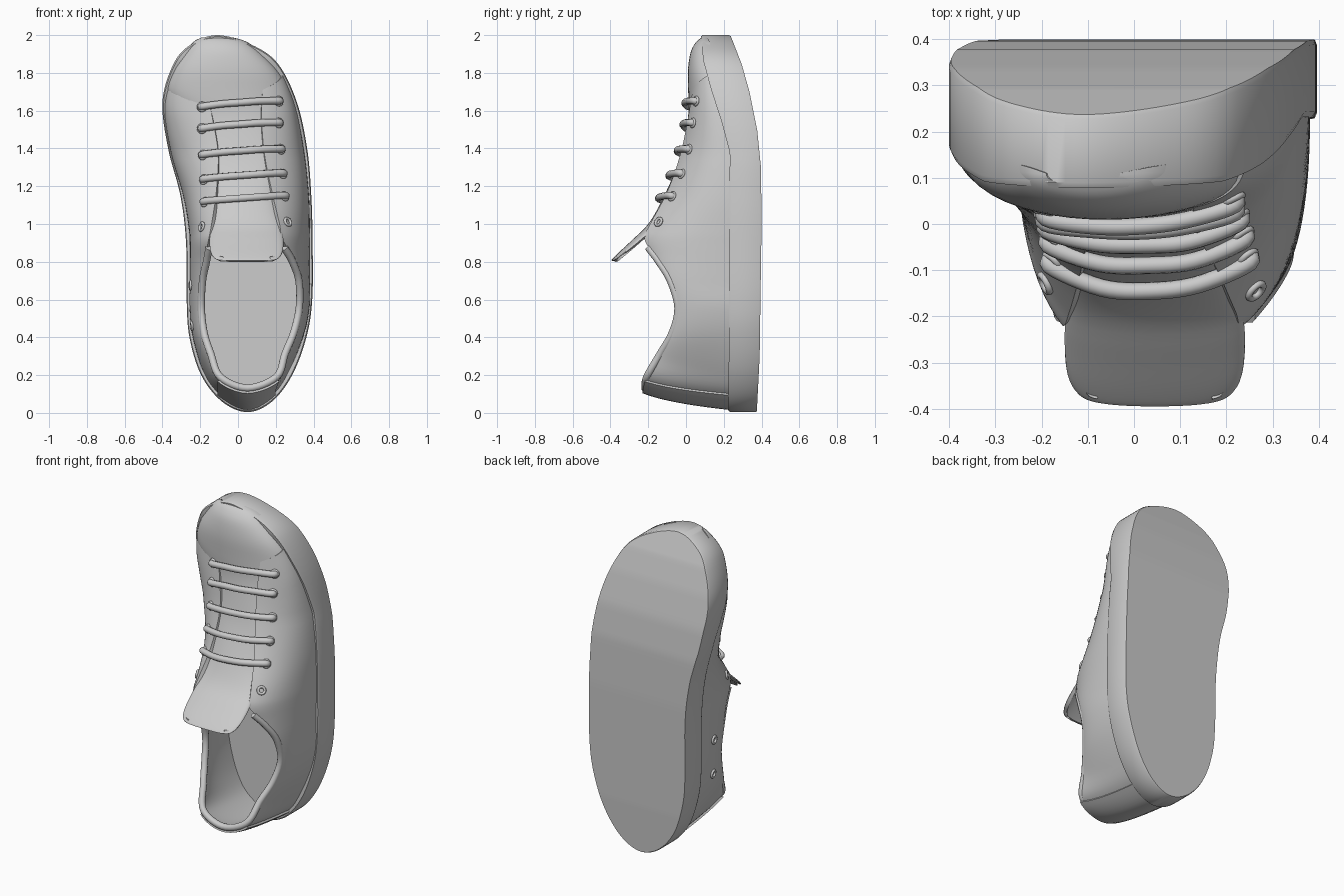
import bpy, math
from mathutils import Vector
from mathutils.bvhtree import BVHTree

if "Cube" in bpy.data.objects:
    bpy.data.objects.remove(bpy.data.objects["Cube"])


def spline(pts, n, closed=False):
    """Catmull-Rom through tuples of any size, n steps per span."""
    out, m = [], len(pts)
    for i in range(m if closed else m - 1):
        q = [pts[k % m] if closed else pts[max(0, min(m - 1, k))] for k in range(i - 1, i + 3)]
        for s in range(n):
            t = s / n
            out.append(tuple(0.5 * (2 * b + (c - a) * t + (2 * a - 5 * b + 4 * c - d) * t * t
                                    + (3 * b - a - 3 * c + d) * t ** 3) for a, b, c, d in zip(*q)))
    return out if closed else out + [tuple(pts[-1])]


def lerp_table(table, z):
    for (z0, y0), (z1, y1) in zip(table, table[1:]):
        if z <= z1:
            return y0 + (y1 - y0) * (z - z0) / (z1 - z0)
    return table[-1][1]


def finish(ob, angle=40):
    bpy.ops.object.select_all(action='DESELECT')
    ob.select_set(True)
    bpy.context.view_layer.objects.active = ob
    bpy.ops.object.shade_smooth_by_angle(angle=math.radians(angle))


def make_mesh(name, verts, faces):
    me = bpy.data.meshes.new(name)
    me.from_pydata(verts, [], faces)
    ob = bpy.data.objects.new(name, me)
    bpy.context.collection.objects.link(ob)
    return ob


def grid(name, rows, thick, offset=-1):
    """Thickened sheet from rows of points; also returns a ray-cast tree."""
    w = len(rows[0])
    verts = [v for r in rows for v in r]
    faces = [(i * w + j, (i + 1) * w + j, (i + 1) * w + j + 1, i * w + j + 1)
             for i in range(len(rows) - 1) for j in range(w - 1)]
    ob = make_mesh(name, verts, faces)
    mod = ob.modifiers.new("thickness", 'SOLIDIFY')
    mod.thickness, mod.offset = thick, offset
    bpy.context.view_layer.objects.active = ob
    bpy.ops.object.modifier_apply(modifier=mod.name)
    finish(ob)
    return BVHTree.FromPolygons(verts, faces)


def tube(name, pts, r):
    cu = bpy.data.curves.new(name, 'CURVE')
    cu.dimensions, cu.bevel_depth, cu.bevel_resolution, cu.use_fill_caps = '3D', r, 3, True
    sp = cu.splines.new('POLY')
    sp.points.add(len(pts) - 1)
    for p, q in zip(sp.points, pts):
        p.co = (*q, 1)
    sp.use_smooth = True
    bpy.context.collection.objects.link(bpy.data.objects.new(name, cu))


# Sole: outline rows (z, left x, right x), curved up at the toe
SOLE_TOP = [(0, .225), (1, .23), (1.38, .232), (1.55, .187), (1.72, .132), (1.87, .092), (2, .078)]
SOLE_BOT = [(0, .375), (.3, .39), (1, .4), (1.3, .397), (1.5, .377), (1.7, .337), (1.85, .295), (2, .237)]
OUT = [(1.95, -.25, .07), (1.85, -.34, .21), (1.65, -.4, .31), (1.4, -.37, .366), (1.15, -.305, .388),
       (.9, -.275, .395), (.6, -.272, .393), (.4, -.257, .362), (.2, -.195, .287), (.06, -.085, .18)]
loop = [(-.11, 2.0)] + [(l, z) for z, l, r in OUT] + [(.05, .004)] + [(r, z) for z, l, r in reversed(OUT)]
ring = spline(loop, 8, True)
n = len(ring)
verts = []
for f, s in ((0, .99), (.06, 1), (.93, 1), (1, .985)):
    for x, z in ring:
        b, t = lerp_table(SOLE_BOT, z), lerp_table(SOLE_TOP, z)
        verts.append((.03 + (x - .03) * s, b + (t - b) * f, 1 + (z - 1) * (1 - (1 - s) * .5)))
faces = [(k * n + i, k * n + (i + 1) % n, (k + 1) * n + (i + 1) % n, (k + 1) * n + i)
         for k in range(3) for i in range(n)]
for base, flip in ((0, True), (3 * n, False)):
    for i in range(n // 2):
        f = list(dict.fromkeys((base + i, base + i + 1, base + (n - i - 1) % n, base + (n - i) % n)))
        faces.append(f[::-1] if flip else f)
finish(make_mesh("sole", verts, faces), 35)

# Quarters: base z, base left/right x, edge y, edge z, edge left/right x
ST = [(1.80, -.35, .24, .035, 1.71, -.17, .13), (1.62, -.388, .305, .01, 1.56, -.135, .125),
      (1.38, -.355, .35, -.03, 1.37, -.105, .14), (1.15, -.29, .375, -.10, 1.17, -.115, .18),
      (.97, -.26, .38, -.19, 1.0, -.14, .22), (.88, -.256, .38, -.22, .92, -.155, .235),
      (.78, -.256, .38, -.155, .82, -.175, .295), (.68, -.256, .38, -.09, .71, -.2, .335),
      (.55, -.256, .378, -.05, .56, -.21, .34), (.4, -.24, .345, -.08, .42, -.195, .31),
      (.22, -.185, .27, -.145, .3, -.155, .26), (.1, -.1, .19, -.215, .175, -.1, .21)]
stations = [(s[1], s[0], s[5], s[3], s[4]) for s in ST] + [(.05, .025, .05, -.225, .115)]
stations += [(s[2], s[0], s[6], s[3], s[4]) for s in reversed(ST)]
STEP = 6
quarter = []
for bx, bz, tx, ty, tz in spline(stations, STEP):
    by = lerp_table(SOLE_TOP, bz) + .03
    b, t = Vector((bx, by, bz)), Vector((tx, ty, tz))
    c = Vector((bx + (bx - tx) * .06, by + (ty - by) * .72, bz * .6 + tz * .4))
    quarter.append([b * (1 - v) ** 2 + c * 2 * v * (1 - v) + t * v * v for v in (k / 14 for k in range(15))])
skin = grid("quarters", quarter, .028)
grid("heel_patch", quarter[11 * STEP:13 * STEP + 1], .012, 1)

# Padded collar roll round the opening
mid = Vector((.06, 0, .5))
collar = []
for row in quarter[5 * STEP + 2:19 * STEP - 1]:
    p = row[-1]
    d = (mid - Vector((p.x, 0, p.z))).normalized()
    collar.append(p + d * .016 + Vector((0, .008, 0)))
tube("collar", collar, .02)

# Toe vamp running into the tongue: z, centre x, half width, edge y, crown y
VAMP = [(1.988, -.11, .08, .11, .085), (1.965, -.095, .14, .125, .055), (1.91, -.08, .20, .135, .025),
        (1.81, -.065, .28, .15, .01), (1.69, -.05, .325, .175, .012), (1.58, -.02, .25, .11, .012),
        (1.45, .01, .17, .03, -.01), (1.3, .025, .16, -.02, -.05), (1.12, .035, .17, -.07, -.13),
        (1.0, .042, .185, -.15, -.20), (.92, .045, .195, -.235, -.28), (.85, .045, .19, -.32, -.355),
        (.815, .045, .165, -.365, -.39), (.806, .045, .13, -.38, -.395)]
rows = []
for z, c, w, e, y in spline(VAMP, 4):
    arc = [math.pi * (1 - k / 24) for k in range(25)]
    rows.append([Vector((c + w * math.cos(a), e + (y - e) * max(0, math.sin(a)) ** .8, z)) for a in arc])
vamp = grid("vamp_and_tongue", rows, .022)


# Eyelets and laces are placed by ray-casting onto the upper
def eyelet(origin, direction):
    hit, normal, _, _ = skin.ray_cast(Vector(origin), Vector(direction))
    if hit is None:
        return None, None
    if normal.dot(Vector(direction)) > 0:
        normal = -normal
    bpy.ops.mesh.primitive_torus_add(major_radius=.02, minor_radius=.008, major_segments=20, minor_segments=8,
                                     location=hit + normal * .003,
                                     rotation=normal.to_track_quat('Z', 'Y').to_euler())
    bpy.context.object.name = "eyelet"
    finish(bpy.context.object, 60)
    return hit, normal


LACES = [(-.19, 1.62, .215), (-.19, 1.505, .215), (-.185, 1.365, .225), (-.18, 1.235, .235), (-.175, 1.115, .245)]
for lx, z, rx in LACES:
    a, na = eyelet((lx, -1, z), (0, 1, 0))
    b, nb = eyelet((rx, -1, z + .03), (0, 1, 0))
    if a is None or b is None:
        continue
    path = [a - na * .02, a + na * .016 + Vector((.004, 0, 0))]
    for k in (.25, .5, .75):
        p = a.lerp(b, k)
        ys = [h[0].y for h in (s.ray_cast(Vector((p.x, -1, p.z)), Vector((0, 1, 0))) for s in (skin, vamp)) if h[0]]
        path.append(Vector((p.x, min(ys + [p.y]) - .02, p.z + .008)))
    path += [b + nb * .016 - Vector((.004, 0, 0)), b - nb * .02]
    tube("lace", spline([tuple(p) for p in path], 6), .019)

# Unlaced top eyelets and the two side vents
eyelet((-.19, -1, .985), (0, 1, 0))
eyelet((.262, -1, 1.01), (0, 1, 0))
for z in (.675, .46):
    eyelet((-1, .08, z), (1, 0, 0))
